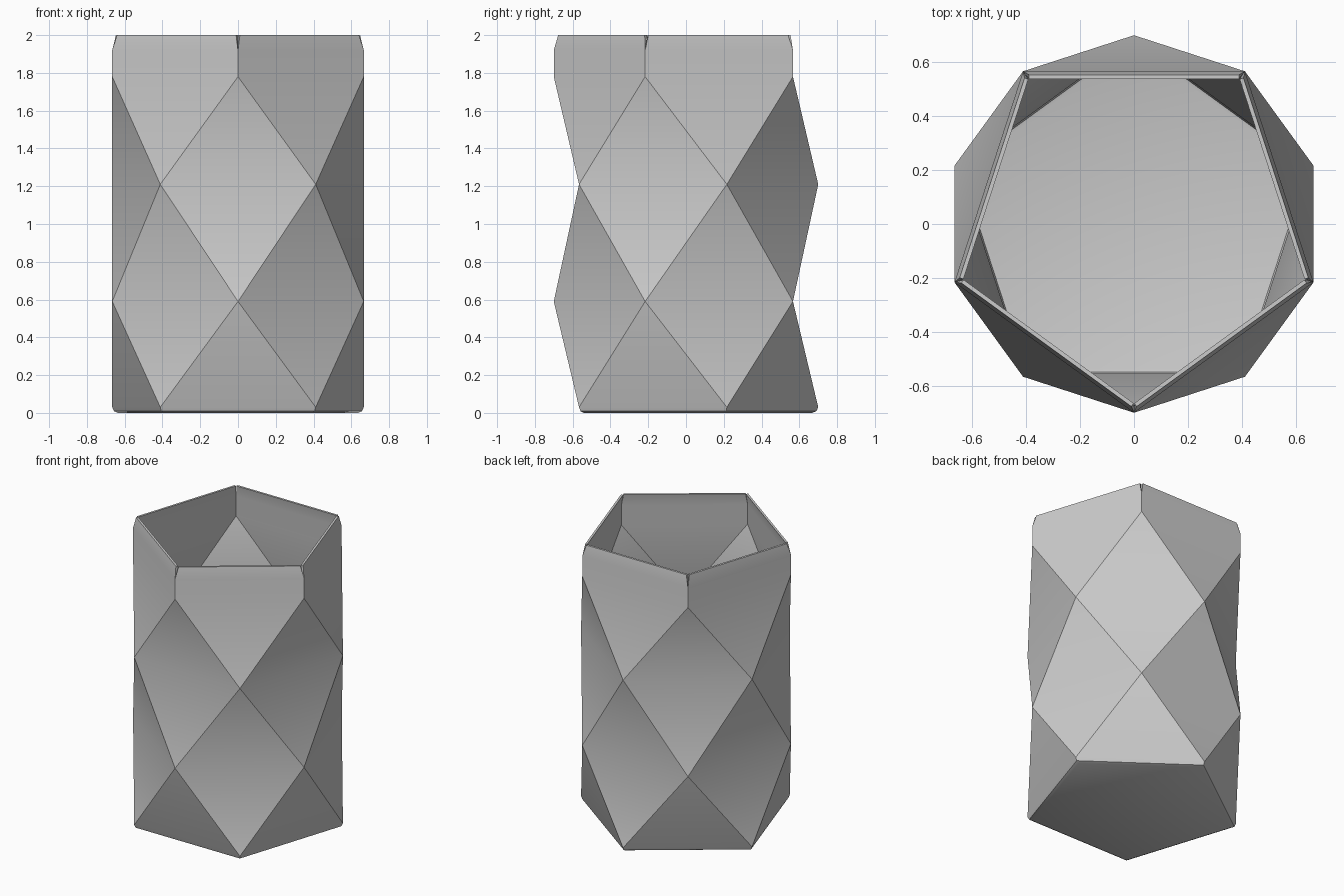
import bpy, bmesh
from math import sin, cos, pi, radians
from mathutils import Vector

if "Cube" in bpy.data.objects:
    bpy.data.objects.remove(bpy.data.objects["Cube"])

R = 0.7
bm = bmesh.new()


def ring(r, z, front):
    """Pentagon with one corner at the front (or at the back)."""
    a0 = -pi / 2 if front else -pi / 2 - pi / 5
    return [bm.verts.new((r * cos(a0 + i * 2 * pi / 5), r * sin(a0 + i * 2 * pi / 5), z))
            for i in range(5)]


def straight(a, b):
    for i in range(5):
        j = (i + 1) % 5
        bm.faces.new((a[i], a[j], b[j], b[i]))


def twisted(a, b, a_is_front):
    """Antiprism band between two pentagons turned by half a step."""
    for i in range(5):
        j = (i + 1) % 5
        if a_is_front:
            bm.faces.new((a[i], a[j], b[j]))
            bm.faces.new((a[i], b[j], b[i]))
        else:
            bm.faces.new((a[i], a[j], b[i]))
            bm.faces.new((a[j], b[j], b[i]))


# Floor with a softened lower edge
foot = ring(R - 0.032, 0, False)
foot_mid = ring(R - 0.01, 0.009, False)
base = ring(R, 0.03, False)
bm.faces.new(foot[::-1])
straight(foot, foot_mid)
straight(foot_mid, base)

# Faceted diamond walls
low, mid = ring(R, 0.59, True), ring(R, 1.21, False)
high, neck = ring(R, 1.78, True), ring(R, 1.92, True)
twisted(base, low, False)
twisted(low, mid, True)
twisted(mid, high, False)
straight(high, neck)

# Five rim panels, parted by small notches at the corners
for i in range(5):
    a, b = neck[i], neck[(i + 1) % 5]
    along = (b.co - a.co).normalized()
    inward = -(a.co + b.co)
    inward.z = 0
    shift = inward.normalized() * 0.013 + Vector((0, 0, 0.08))
    ta = bm.verts.new(a.co + along * 0.022 + shift)
    tb = bm.verts.new(b.co - along * 0.022 + shift)
    bm.faces.new((a, b, tb, ta))

bmesh.ops.recalc_face_normals(bm, faces=bm.faces)
mesh = bpy.data.meshes.new("faceted_vase")
bm.to_mesh(mesh)
bm.free()
vase = bpy.data.objects.new("faceted_vase", mesh)
bpy.context.collection.objects.link(vase)
bpy.context.view_layer.objects.active = vase
vase.select_set(True)

# Thin wall thickness
sol = vase.modifiers.new("wall", 'SOLIDIFY')
sol.thickness = 0.015
sol.offset = -1
bpy.ops.object.modifier_apply(modifier=sol.name)
for v in vase.data.vertices:
    if v.co.z > 1.97:
        v.co.z = 2.0
bpy.ops.object.shade_smooth_by_angle(angle=radians(35))
